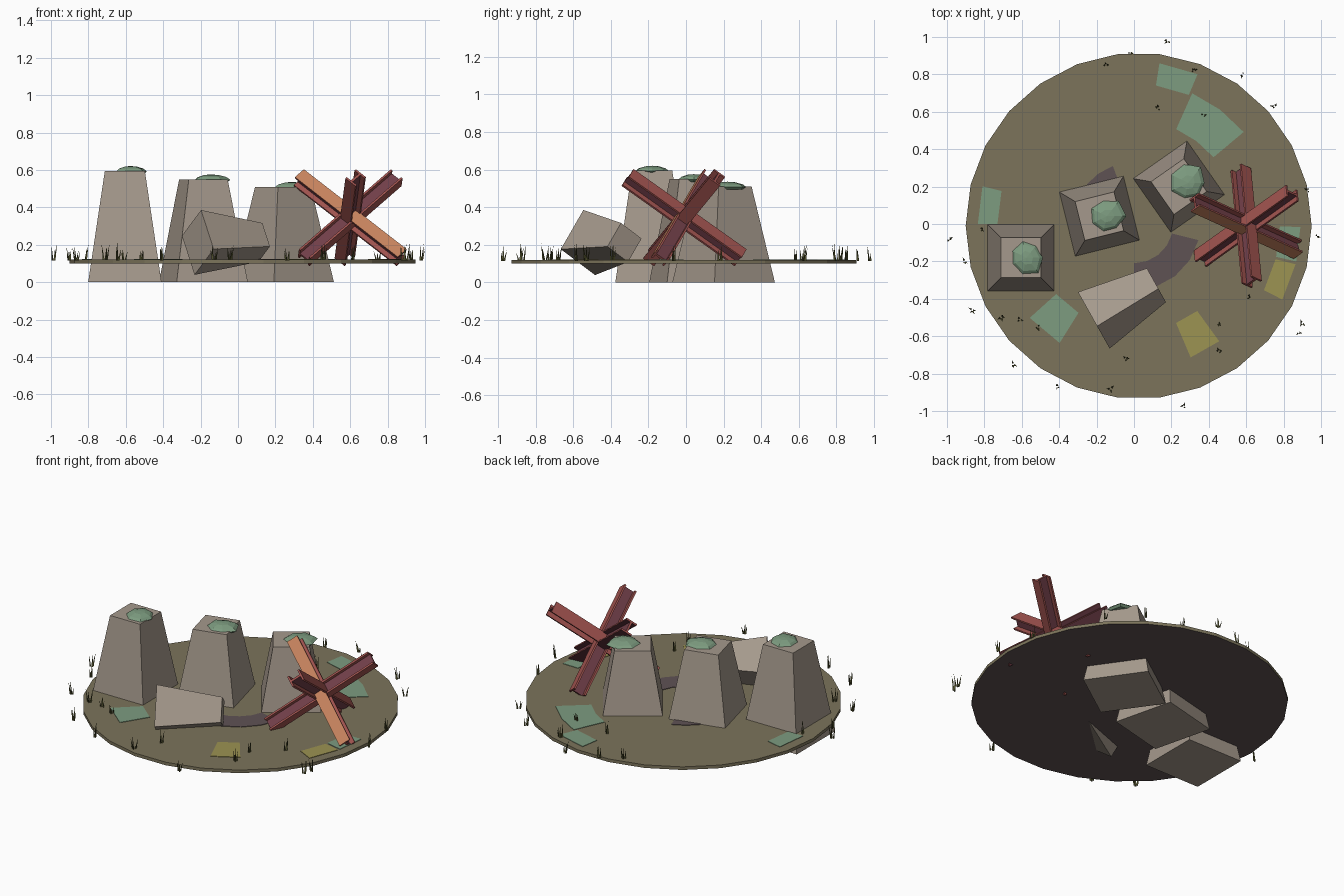
import bpy, bmesh, random
from math import sin, cos, pi, radians
from mathutils import Matrix, Vector

random.seed(4)
if "Cube" in bpy.data.objects:
    bpy.data.objects.remove(bpy.data.objects["Cube"])


def material(name, code):
    """Flat material from a hex colour, converted to linear."""
    rgb = [int(code[i:i + 2], 16) / 255 for i in (0, 2, 4)]
    lin = [c / 12.92 if c < 0.04 else ((c + 0.055) / 1.055) ** 2.4 for c in rgb]
    m = bpy.data.materials.new(name)
    m.use_nodes = True
    m.diffuse_color = (*lin, 1)
    m.node_tree.nodes["Principled BSDF"].inputs["Base Color"].default_value = (*lin, 1)
    return m


concrete = material("concrete", "a5998c")
ground = material("dry_ground", "7c745b")
soil = material("dark_soil", "5f5254")
moss = material("moss_green", "7d9c80")
straw = material("straw_yellow", "9c9352")
rust = material("rust_red", "a25450")
orange = material("rust_orange", "c9845f")
maroon = material("rust_maroon", "73404a")
grass = material("grass_olive", "55552f")


def finish(name, bm, *mats, matrix=Matrix(), fix=True):
    if fix:
        bmesh.ops.recalc_face_normals(bm, faces=bm.faces)
    me = bpy.data.meshes.new(name)
    bm.to_mesh(me)
    bm.free()
    for m in mats:
        me.materials.append(m)
    ob = bpy.data.objects.new(name, me)
    ob.matrix_world = matrix
    bpy.context.collection.objects.link(ob)
    return ob


def extrude_outline(pts, z0, z1):
    bm = bmesh.new()
    low = bm.faces.new([bm.verts.new((x, y, z0)) for x, y in pts])
    top = bmesh.ops.extrude_face_region(bm, geom=[low])
    bmesh.ops.translate(bm, vec=(0, 0, z1 - z0),
                        verts=[v for v in top["geom"] if isinstance(v, bmesh.types.BMVert)])
    bmesh.ops.recalc_face_normals(bm, faces=bm.faces)
    return bm


# Ground disc, soil underneath
N = 26
disc = extrude_outline([(0.025 + 0.925 * cos(2 * pi * i / N), -0.01 + 0.925 * sin(2 * pi * i / N))
                        for i in range(N)], 0.1, 0.12)
for f in disc.faces:
    f.material_index = 1 if f.normal.z < -0.5 else 0
finish("ground_disc", disc, ground, soil)


# Painted ground patches, thin ring sectors: inner radius, outer radius, start, end, steps
def sector(name, mat, r0, r1, a0, a1, steps):
    ang = [radians(a0 + (a1 - a0) * i / steps) for i in range(steps + 1)]
    pts = [(r1 * cos(a), r1 * sin(a)) for a in ang] + [(r0 * cos(a), r0 * sin(a)) for a in reversed(ang)]
    finish(name, extrude_outline(pts, 0.119, 0.123), mat)


for i, p in enumerate([(0.75, 0.87, 67, 81, 1), (0.555, 0.765, 40, 66, 2), (0.73, 0.835, 166, 180, 1),
                       (0.56, 0.75, 222, 238, 1), (0.78, 0.89, -13, -1, 1)]):
    sector(f"moss_patch_{i}", moss, *p)
for i, p in enumerate([(0.78, 0.89, -27, -14, 1), (0.575, 0.775, -67, -54, 1)]):
    sector(f"straw_patch_{i}", straw, *p)
sector("soil_patch_front", soil, 0.21, 0.355, -90, -14, 4)
sector("soil_patch_back", soil, 0.21, 0.33, 110, 140, 2)


# Concrete barrier blocks: tapered square blocks
def block(name, base, top, height, matrix):
    bm = bmesh.new()
    bmesh.ops.create_cube(bm, size=1)
    for v in bm.verts:
        s = top if v.co.z > 0 else base
        v.co = (v.co.x * s, v.co.y * s, height if v.co.z > 0 else 0)
    finish(name, bm, concrete, matrix=matrix)


# Low irregular moss cap with a slight overhang
def moss_cap(name, x, y, z, radius):
    bm = bmesh.new()
    sides = 7
    wobble = [random.uniform(0.82, 1.12) for _ in range(sides)]
    rings = []
    for r, h in ((0.85, -0.015), (1, -0.003), (0.8, 0.012), (0.4, 0.023)):
        rings.append([bm.verts.new((radius * r * w * cos(2 * pi * k / sides),
                                    radius * r * w * sin(2 * pi * k / sides), h))
                      for k, w in enumerate(wobble)])
    for a, b in zip(rings, rings[1:]):
        for k in range(sides):
            n = (k + 1) % sides
            bm.faces.new((a[k], a[n], b[n], b[k]))
    bm.faces.new(rings[0])
    tip = bm.verts.new((0, 0, 0.026))
    for k in range(sides):
        bm.faces.new((rings[-1][k], rings[-1][(k + 1) % sides], tip))
    finish(name, bm, moss, matrix=Matrix.Translation((x, y, z)))


for name, x, y, turn, h, dx, dy in (("right", -0.605, -0.18, 0, 0.595, 0.03, 0),
                                    ("middle", -0.185, 0.042, 14, 0.55, 0.04, 0),
                                    ("left", 0.24, 0.2, 35, 0.51, 0.05, 0.02)):
    place = Matrix.Translation((x, y, 0)) @ Matrix.Rotation(radians(turn), 4, "Z")
    block(f"barrier_block_{name}", 0.392, 0.214, h, place)
    moss_cap(f"moss_cap_{name}", x + dx, y + dy, h, 0.098)

fallen = (Matrix.Translation((-0.215, -0.515, 0.2125)) @ Matrix.Rotation(radians(29.3), 4, "Z")
          @ Matrix.Rotation(radians(90), 4, "Y") @ Matrix.Rotation(radians(-33.4), 4, "Z"))
block("fallen_block", 0.25, 0.15, 0.384, fallen)

# Steel obstacle: three crossing I-beams at right angles to each other
HALF, W, H, T = 0.37, 0.036, 0.042, 0.011
quarter = [(W, H), (W, H - T), (T * 0.6, H - T)]
right_side = quarter + [(x, -y) for x, y in reversed(quarter)]
profile = right_side + [(-x, -y) for x, y in right_side]


def beam_axis(k):
    a = radians(155.5 + 120 * k)
    flat = (2 / 3) ** 0.5
    return Vector((flat * cos(a), flat * sin(a), (1 / 3) ** 0.5))


for k in range(3):
    along, out = beam_axis(k), beam_axis(k + 1)
    side = out.cross(along)
    rot = Matrix((side, out, along)).transposed().to_4x4()
    bm = extrude_outline(profile, -HALF, HALF)
    for f in bm.faces:
        c = f.calc_center_median()
        if abs(f.normal.x) > 0.5 and abs(c.x) < W * 0.6:
            f.material_index = 2
        elif k == 0 and f.normal.y > 0.5 and c.y > H * 0.9:
            f.material_index = 1
        elif k == 0 and f.normal.y < -0.5:
            f.material_index = 2
    finish(f"steel_beam_{k}", bm, rust, orange, maroon,
           matrix=Matrix.Translation((0.6, -0.01, 0.345)) @ rot)

# Grass tufts: thin leaning blades
spots = [(.18, .98), (-.02, .92), (-.15, .85), (.32, .82), (.58, .8), (.13, .62), (.37, .58), (.75, .63),
         (.93, .18), (.975, -.07), (.9, -.53), (.88, -.58), (.61, -.39), (.45, -.53), (.455, -.68),
         (-.045, -.72), (-.125, -.88), (.265, -.975), (-.41, -.87), (-.645, -.75), (-.515, -.55),
         (-.61, -.51), (-.71, -.5), (-.865, -.46), (-.905, -.2), (-.99, -.08), (-.82, -.03)]
for i, (x, y) in enumerate(spots):
    bm = bmesh.new()
    for b in range(4):
        a = random.uniform(0, 2 * pi)
        h = random.uniform(0.04, 0.095)
        lean = Vector((cos(a), sin(a), 0))
        foot = lean * 0.008
        base = [bm.verts.new(foot + Vector((cos(a + t), sin(a + t), 0)) * 0.006)
                for t in (0, 2 * pi / 3, 4 * pi / 3)]
        tip = bm.verts.new(foot + lean * random.uniform(0.003, 0.018) + Vector((0, 0, h)))
        bm.faces.new(base)
        for j in range(3):
            bm.faces.new((base[j], base[(j + 1) % 3], tip))
    finish(f"grass_tuft_{i}", bm, grass, matrix=Matrix.Translation((x, y, 0.115)))
